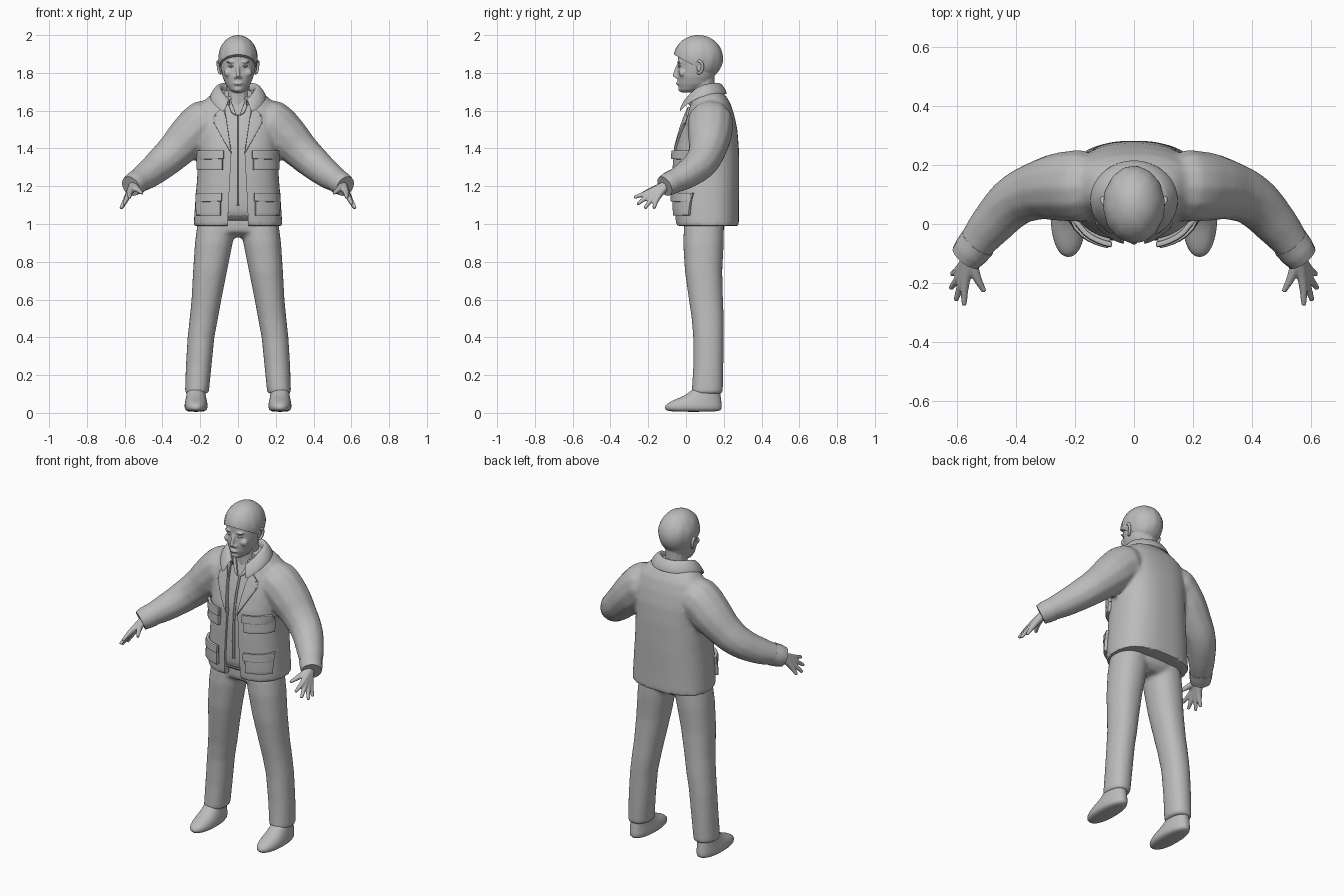
import bpy, bmesh, math
from mathutils import Vector
from mathutils.bvhtree import BVHTree

if "Cube" in bpy.data.objects:
    bpy.data.objects.remove(bpy.data.objects["Cube"])

grey = bpy.data.materials.new("plain_grey")
grey.diffuse_color = (0.5, 0.5, 0.5, 1)
grey.use_nodes = True
grey.node_tree.nodes["Principled BSDF"].inputs["Base Color"].default_value = grey.diffuse_color


def make(name, bm):
    bmesh.ops.recalc_face_normals(bm, faces=bm.faces)
    me = bpy.data.meshes.new(name)
    bm.to_mesh(me)
    bm.free()
    ob = bpy.data.objects.new(name, me)
    bpy.context.collection.objects.link(ob)
    return ob


def bake(ob, *mods):
    """Apply (type, settings) modifiers and turn the object into a plain mesh."""
    for kind, opts in mods:
        m = ob.modifiers.new(kind, kind)
        for k, v in opts.items():
            setattr(m, k, v)
    bpy.context.view_layer.update()
    me = bpy.data.meshes.new_from_object(ob.evaluated_get(bpy.context.evaluated_depsgraph_get()))
    name = ob.name
    bpy.data.objects.remove(ob)
    me.name = name
    new = bpy.data.objects.new(name, me)
    bpy.context.collection.objects.link(new)
    return new


MIRROR = ("MIRROR", {"use_mirror_merge": False})


def fuse(size, rounds):
    return (("REMESH", {"mode": "VOXEL", "voxel_size": size}),
            ("SMOOTH", {"factor": 0.5, "iterations": rounds}))


def finish(ob, angle=40):
    ob.data.materials.clear()
    ob.data.materials.append(grey)
    bpy.ops.object.select_all(action="DESELECT")
    ob.select_set(True)
    bpy.context.view_layer.objects.active = ob
    bpy.ops.object.shade_smooth_by_angle(angle=math.radians(angle))
    return ob


def loft(name, rings, cx=0, e=2.0, n=32):
    """Stack of horizontal ovals: (z, half width, front y, back y[, centre x])."""
    bm = bmesh.new()
    loops = []
    for z, hx, yf, yb, *c in rings:
        x0 = c[0] if c else cx
        loop = []
        for i in range(n):
            a = 2 * math.pi * i / n
            s, t = math.cos(a), math.sin(a)
            px = math.copysign(abs(s) ** (2 / e), s)
            py = math.copysign(abs(t) ** (2 / e), t)
            loop.append(bm.verts.new((x0 + hx * px, (yf + yb) / 2 + (yb - yf) / 2 * py, z)))
        loops.append(loop)
    for a, b in zip(loops, loops[1:]):
        for i in range(n):
            bm.faces.new((a[i], a[(i + 1) % n], b[(i + 1) % n], b[i]))
    bm.faces.new(loops[0])
    bm.faces.new(loops[-1])
    return make(name, bm)


def tube(name, pts, res=4):
    """Round tube through (x, y, z, radius) points."""
    cu = bpy.data.curves.new(name, "CURVE")
    cu.dimensions = "3D"
    cu.bevel_depth, cu.bevel_resolution, cu.use_fill_caps = 1, res, True
    sp = cu.splines.new("BEZIER")
    sp.bezier_points.add(len(pts) - 1)
    for p, q in zip(sp.bezier_points, pts):
        p.co, p.radius = q[:3], q[3]
        p.handle_left_type = p.handle_right_type = "AUTO"
    sp.resolution_u = 6
    ob = bpy.data.objects.new(name, cu)
    bpy.context.collection.objects.link(ob)
    return bake(ob)


def blob(name, centre, size):
    bm = bmesh.new()
    bmesh.ops.create_uvsphere(bm, u_segments=24, v_segments=16, radius=1)
    for v in bm.verts:
        v.co = Vector(centre) + Vector(a * b for a, b in zip(v.co, size))
    return make(name, bm)


def join(name, obs):
    bm = bmesh.new()
    for ob in obs:
        bm.from_mesh(ob.data)
        bpy.data.objects.remove(ob)
    return make(name, bm)


def plate(name, outline, tree, thick, lift=0.0, cuts=5):
    """Mirrored pair of panels, an x-z outline laid onto the front of a surface."""
    bm = bmesh.new()
    f = bm.faces.new([bm.verts.new((x, 0, z)) for x, z in outline])
    if len(outline) > 4:
        bmesh.ops.triangulate(bm, faces=[f])
    bmesh.ops.subdivide_edges(bm, edges=bm.edges[:], cuts=cuts, use_grid_fill=True)
    for v in bm.verts:
        hit = tree.ray_cast(Vector((v.co.x, -1, v.co.z)), Vector((0, 1, 0)))[0]
        v.co.y = (hit.y if hit else 0.0) - lift
    ob = make(name, bm)
    return finish(bake(ob, ("SOLIDIFY", {"thickness": thick, "offset": 0}),
                       ("BEVEL", {"width": 0.004, "segments": 2}), MIRROR))


def surface(ob):
    return BVHTree.FromPolygons([v.co for v in ob.data.vertices], [p.vertices for p in ob.data.polygons])


# Jacket body fused with sleeves
body = [(0.99, .235, -.055, .28), (1.10, .228, -.06, .28), (1.25, .216, -.06, .282),
        (1.40, .21, -.055, .28), (1.50, .215, -.028, .272), (1.58, .212, 0, .255),
        (1.64, .19, .025, .235), (1.68, .15, .04, .21), (1.71, .10, .05, .18)]
sleeve = bake(tube("sleeve", [(.12, .135, 1.55, .10), (.175, .13, 1.535, .124), (.26, .125, 1.46, .116),
                              (.335, .11, 1.385, .099), (.40, .08, 1.325, .089), (.48, 0, 1.26, .076),
                              (.545, -.082, 1.217, .06)]), MIRROR)
jacket = bake(join("jacket", [loft("torso", body, e=2.5, n=48), sleeve]), *fuse(.011, 7))
front = surface(jacket)

# Front opening of the jacket
bm = bmesh.new()
side = [(.058, .9), (.05, 1.1), (.035, 1.38), (.06, 1.54), (.08, 1.8)]
base = bm.faces.new([bm.verts.new((x, -.3, z)) for x, z in side + [(-x, z) for x, z in side[::-1]]])
ext = bmesh.ops.extrude_face_region(bm, geom=[base])["geom"]
bmesh.ops.translate(bm, vec=(0, .36, 0), verts=[v for v in ext if isinstance(v, bmesh.types.BMVert)])
cutter = make("opening_cutter", bm)
jacket = finish(bake(jacket, ("BOOLEAN", {"object": cutter, "operation": "DIFFERENCE"})))
bpy.data.objects.remove(cutter)

# Inner top with centre placket, hem band and small collar
inner = loft("inner_top", [(z + (.01 if z < 1 else 0), hx - .03, yf + .014, yb - .03)
                           for z, hx, yf, yb in body[:-2]] + [(1.69, .08, .045, .16)], e=2.5)
inner = finish(bake(inner, ("SUBSURF", {"levels": 2})))
tree = surface(inner)
plate("placket", [(.001, 1.01), (.012, 1.01), (.010, 1.58), (.001, 1.58)], tree, .008, .002)
plate("inner_hem", [(.0, 1.0), (.054, 1.0), (.052, 1.04), (.0, 1.04)], tree, .008, .002)
plate("inner_collar", [(.006, 1.57), (.035, 1.59), (.062, 1.66), (.045, 1.675)], tree, .012, .004)

# Lapels, pockets and flaps
plate("lapel", [(.034, 1.37), (.075, 1.44), (.125, 1.53), (.095, 1.55), (.125, 1.575),
                (.08, 1.62), (.062, 1.56)], front, .012, .006, 4)
for tag, x0, x1, z0, z1 in (("upper", .075, .212, 1.285, 1.39), ("lower", .085, .218, 1.045, 1.165)):
    zm = z1 - .045
    plate(tag + "_pocket", [(x0 + .005, z0), (x1 - .005, z0), (x1 - .005, z1 - .01), (x0 + .005, z1 - .01)],
          front, .03, .005)
    plate(tag + "_flap", [(x0, zm), (x1, zm - .005), (x1, z1), (x0, z1)], front, .018, .02)

# Folded collar around the neck
bm = bmesh.new()
rows = []
for i in range(33):
    a = math.radians(-152 + 304 * i / 32)
    d = ((1 - math.cos(a)) / 2) ** 3
    s, c = math.sin(a), math.cos(a)
    rows.append([bm.verts.new(p) for p in (
        (.088 * s, .085 + .075 * c, 1.70 - .10 * d), (.094 * s, .082 + .085 * c, 1.745 - .10 * d),
        (.112 * s, .082 + .105 * c, 1.742 - .11 * d), (.15 * s, .08 + .137 * c, 1.685 - .12 * d))])
for a, b in zip(rows, rows[1:]):
    for j in range(3):
        bm.faces.new((a[j], b[j], b[j + 1], a[j + 1]))
finish(bake(make("collar", bm), ("SOLIDIFY", {"thickness": .012, "offset": 0}), ("SUBSURF", {"levels": 1})), 60)

# Cuffs
finish(bake(tube("cuff", [(.528, -.062, 1.227, .064), (.55, -.09, 1.213, .062), (.568, -.113, 1.20, .056)], 6),
            MIRROR))

# Hands
knuckle, tip = [(.572, -.205, 1.165), (.582, -.195, 1.15), (.59, -.177, 1.137), (.595, -.157, 1.127)], \
    [(.575, -.275, 1.14), (.603, -.258, 1.105), (.621, -.218, 1.083), (.617, -.17, 1.083)]
fingers = [tube("finger", [(.553, -.105, 1.207, .024), (*k, .015), (*t, .009)]) for k, t in zip(knuckle, tip)]
fingers.append(tube("thumb", [(.553, -.11, 1.205, .022), (.532, -.18, 1.182, .015), (.507, -.228, 1.162, .009)]))
finish(bake(join("hand", fingers), *fuse(.005, 3), MIRROR), 60)

# Trousers
leg = loft("leg", [(.10, .063, .03, .195, .218), (.25, .068, .038, .198, .208), (.40, .071, .038, .20, .196),
                   (.50, .075, .03, .20, .181), (.60, .079, .015, .196, .167), (.75, .09, -.006, .192, .148),
                   (.90, .1, -.015, .20, .128), (1.0, .1, -.01, .2, .115)], e=2.2)
hips = loft("hips", [(.93, .1, .04, .17), (.96, .2, -.01, .2), (1.05, .21, -.012, .21)], e=2.4)
finish(bake(join("trousers", [bake(leg, MIRROR), hips]), *fuse(.011, 6)), 50)

# Shoes
shoe = loft("shoe", [(0.005, .048, -.098, .18), (.02, .06, -.113, .19), (.04, .062, -.113, .19),
                     (.06, .058, -.085, .188), (.08, .054, -.035, .185), (.10, .05, .01, .182),
                     (.14, .048, .045, .18)], cx=.222, e=2.2)
finish(bake(shoe, ("SUBSURF", {"levels": 1}), MIRROR), 60)

# Neck and head fused with nose, brows, lips and chin
bits = [loft("skull", [(1.695, .022, -.022, .02), (1.71, .045, -.034, .07), (1.74, .066, -.043, .13),
                       (1.78, .082, -.046, .15), (1.82, .09, -.043, .165), (1.86, .094, -.044, .175),
                       (1.90, .094, -.044, .18), (1.95, .075, -.02, .15)], e=2.1),
        tube("neck", [(0, .10, 1.58, .066), (0, .092, 1.68, .06), (0, .09, 1.80, .062)]),
        tube("nose", [(0, -.04, 1.845, .008), (0, -.056, 1.80, .010), (0, -.06, 1.779, .013)]),
        blob("lips", (0, -.043, 1.744), (.024, .011, .009)), blob("chin", (0, -.028, 1.714), (.024, .014, .014))]
for s in (-1, 1):
    bits += [blob("brow", (s * .037, -.037, 1.858), (.026, .012, .006)),
             blob("nostril", (s * .012, -.047, 1.777), (.009, .012, .008)),
             blob("cheek", (s * .05, -.018, 1.80), (.025, .02, .022))]
finish(bake(join("head", bits), *fuse(.005, 4)), 70)
finish(bake(blob("eye", (.036, -.034, 1.835), (.015, .009, .006)), MIRROR))

# Ears
ear = [(.088, .055, 1.85, .007), (.103, .072, 1.862, .008), (.105, .087, 1.84, .008),
       (.095, .072, 1.80, .008), (.088, .06, 1.80, .006)]
finish(bake(join("ear", [tube("rim", ear), blob("bowl", (.09, .07, 1.832), (.01, .014, .028))]), MIRROR), 60)

# Hair cap: fringe high in front, low at the nape
bm = bmesh.new()
bmesh.ops.create_uvsphere(bm, u_segments=48, v_segments=32, radius=1)
for v in bm.verts:
    x, y, z = v.co
    w = 1 + .012 * math.sin(9 * x + 4 * z) * math.sin(7 * y + 3) + .01 * math.sin(14 * math.atan2(y, x)) * (1 - z * z)
    v.co = (.104 * x * w, .065 + .131 * y * w, 1.878 + .122 * z)
bmesh.ops.bisect_plane(bm, geom=bm.verts[:] + bm.edges[:] + bm.faces[:], plane_co=(0, -.06, 1.895),
                       plane_no=(0, .56, 1), clear_inner=True)
bmesh.ops.holes_fill(bm, edges=[e for e in bm.edges if e.is_boundary])
finish(make("hair", bm), 50)
